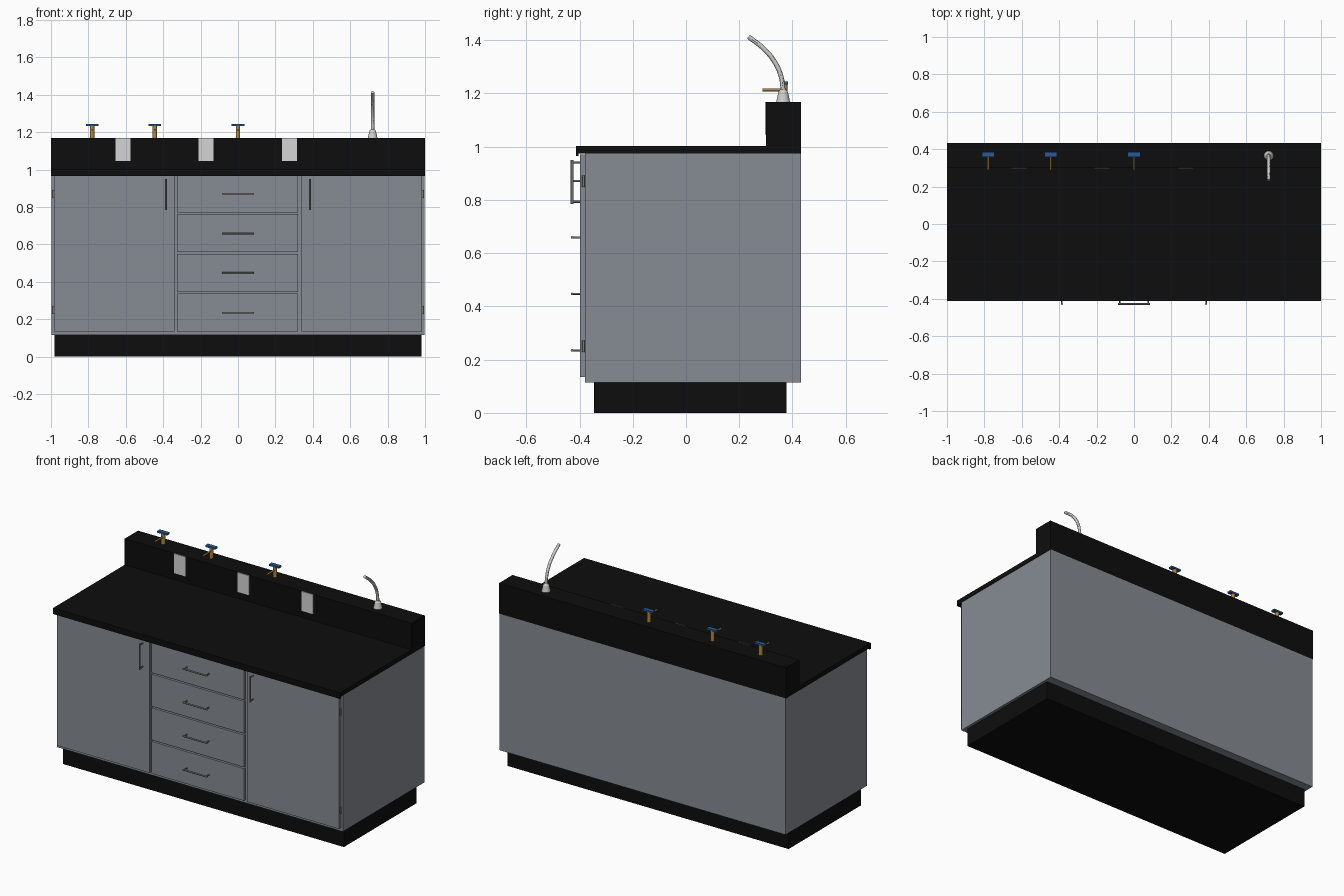
import bpy
import bmesh
from mathutils import Vector

if "Cube" in bpy.data.objects:
    bpy.data.objects.remove(bpy.data.objects["Cube"])


def material(name, rgb):
    m = bpy.data.materials.new(name)
    m.use_nodes = True
    m.diffuse_color = (*rgb, 1)
    m.node_tree.nodes["Principled BSDF"].inputs["Base Color"].default_value = (*rgb, 1)
    return m


GREY = material("cabinet grey", (0.24, 0.26, 0.295))
BLACK = material("worktop black", (0.004, 0.004, 0.004))
STEEL = material("handle steel", (0.2, 0.2, 0.2))
SILVER = material("faucet silver", (0.62, 0.62, 0.6))
WHITE = material("outlet white", (0.66, 0.66, 0.66))
BRASS = material("valve brass", (0.46, 0.25, 0.04))
BLUE = material("valve blue", (0.025, 0.1, 0.3))


def finish(name, bm, mat, smooth=False):
    mesh = bpy.data.meshes.new(name)
    bmesh.ops.recalc_face_normals(bm, faces=bm.faces)
    bm.to_mesh(mesh)
    bm.free()
    mesh.materials.append(mat)
    ob = bpy.data.objects.new(name, mesh)
    bpy.context.collection.objects.link(ob)
    if smooth:
        bpy.ops.object.select_all(action="DESELECT")
        ob.select_set(True)
        bpy.context.view_layer.objects.active = ob
        bpy.ops.object.shade_smooth_by_angle()
    return ob


def box(name, x, y, z, mat):
    """Box from (min, max) ranges on each axis."""
    bm = bmesh.new()
    bmesh.ops.create_cube(bm, size=1)
    for v in bm.verts:
        v.co = [r[0] if c < 0 else r[1] for c, r in zip(v.co, (x, y, z))]
    return finish(name, bm, mat)


def rod(name, a, b, r1, mat, r2=None, sides=16):
    """Round or tapered bar between two points."""
    a, b = Vector(a), Vector(b)
    bm = bmesh.new()
    bmesh.ops.create_cone(bm, cap_ends=True, segments=sides, radius1=r1,
                          radius2=r1 if r2 is None else r2, depth=(b - a).length)
    turn = (b - a).to_track_quat("Z", "Y")
    for v in bm.verts:
        v.co = turn @ v.co + (a + b) / 2
    return finish(name, bm, mat, True)


def tube(name, points, radius, mat):
    """Round tube through a smooth path, turned into a mesh."""
    cu = bpy.data.curves.new(name, "CURVE")
    cu.dimensions = "3D"
    cu.bevel_depth = radius
    cu.bevel_resolution = 4
    cu.use_fill_caps = True
    sp = cu.splines.new("BEZIER")
    sp.bezier_points.add(len(points) - 1)
    for p, co in zip(sp.bezier_points, points):
        p.co = co
        p.handle_left_type = p.handle_right_type = "AUTO"
    ob = bpy.data.objects.new(name, cu)
    bpy.context.collection.objects.link(ob)
    cu.materials.append(mat)
    bpy.ops.object.select_all(action="DESELECT")
    ob.select_set(True)
    bpy.context.view_layer.objects.active = ob
    bpy.ops.object.convert(target="MESH")
    bpy.ops.object.shade_smooth_by_angle()


def pull_handle(name, centre, axis, half):
    """Bar handle standing off the front on two posts."""
    c, d = Vector(centre), Vector(axis)
    out = Vector((0, -0.03, 0))
    rod(name + "_bar", c + out - d * half, c + out + d * half, 0.005, STEEL)
    for i, s in enumerate((-1, 1)):
        p = c + d * s * (half - 0.008)
        rod(f"{name}_post_{i}", p, p + out, 0.004, STEEL)


# Carcass, plinth, worktop and upstand
box("plinth", (-0.98, 0.98), (-0.345, 0.378), (0, 0.115), BLACK)
box("cabinet_body", (-0.997, 0.997), (-0.38, 0.432), (0.115, 0.975), GREY)
box("worktop", (-1, 1), (-0.413, 0.432), (0.975, 1.003), BLACK)
box("worktop_front_lip", (-1, 1), (-0.413, -0.403), (0.965, 0.976), BLACK)
box("backsplash", (-1, 1), (0.3, 0.432), (1.003, 1.168), BLACK)

# Doors with vertical handles and edge hinges
FRONT = (-0.398, -0.38)
for side, s in (("right", -1), ("left", 1)):
    box(side + "_door", sorted((s * 0.34, s * 0.983)), FRONT, (0.135, 0.97), GREY)
    pull_handle(side + "_door_handle", (s * 0.385, -0.398, 0.867), (0, 0, 1), 0.082)
    for z in (0.25, 0.87):
        rod(f"{side}_hinge_{z}", (s * 0.987, -0.385, z - 0.022),
            (s * 0.987, -0.385, z + 0.022), 0.005, STEEL)

# Drawer stack
for i in range(4):
    low = 0.135 + i * 0.212
    box(f"drawer_{i}", (-0.325, 0.32), FRONT, (low, min(low + 0.203, 0.97)), GREY)
    pull_handle(f"drawer_handle_{i}", (0, -0.398, 0.235 + i * 0.212), (1, 0, 0), 0.085)

# Outlet plates on the backsplash
for i, x in enumerate((-0.615, -0.17, 0.275)):
    box(f"outlet_plate_{i}", (x - 0.04, x + 0.04), (0.296, 0.301), (1.045, 1.168), WHITE)

# Gas valves: brass body, spout and blue lever
for i, x in enumerate((-0.78, -0.445, 0)):
    rod(f"valve_body_{i}", (x, 0.37, 1.168), (x, 0.37, 1.236), 0.012, BRASS)
    rod(f"valve_spout_{i}", (x, 0.37, 1.213), (x, 0.288, 1.213), 0.005, BRASS)
    box(f"valve_lever_{i}", (x - 0.034, x + 0.034), (0.358, 0.384), (1.233, 1.244), BLUE)

# Faucet: tapered base and curved neck
rod("faucet_base", (0.72, 0.365, 1.168), (0.72, 0.365, 1.205), 0.026, SILVER, 0.018, 24)
rod("faucet_collar", (0.72, 0.365, 1.205), (0.72, 0.365, 1.215), 0.018, SILVER, 0.011, 24)
tube("faucet_neck", [(0.72, y, z) for y, z in (
    (0.365, 1.21), (0.358, 1.26), (0.335, 1.315), (0.295, 1.365), (0.235, 1.413))],
    0.009, SILVER)
